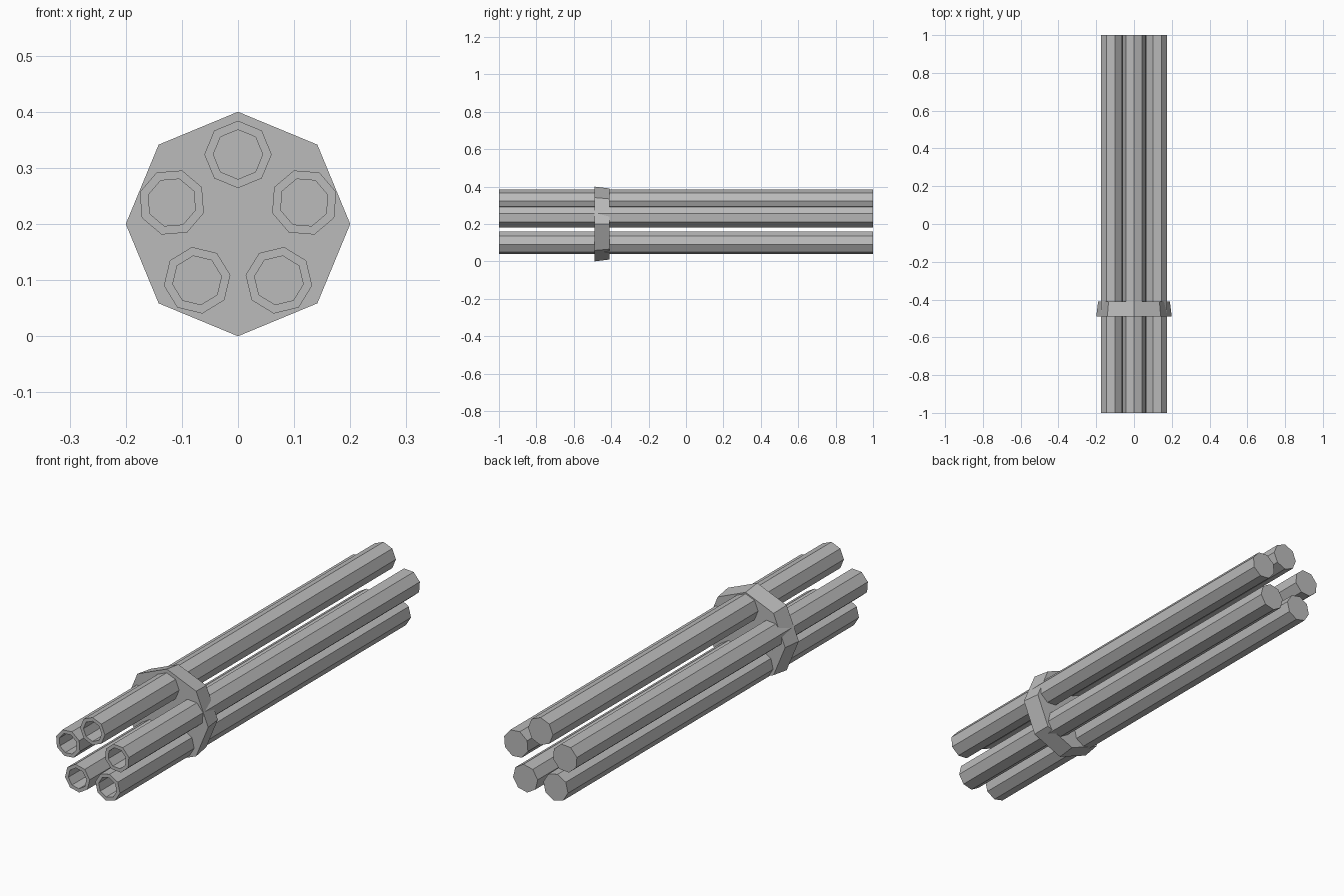
import bpy
import bmesh
from math import cos, sin, pi

SIDES = 8
BARRELS = 5
AXIS_Z = 0.2

default = bpy.data.objects.get("Cube")
if default:
    bpy.data.objects.remove(default, do_unlink=True)

# Single steel grey
steel = bpy.data.materials.new("steel grey")
steel.use_nodes = True
grey = (0.5, 0.5, 0.5, 1)
steel.diffuse_color = grey
steel.node_tree.nodes["Principled BSDF"].inputs["Base Color"].default_value = grey


def turned_part(name, profile, cx=0, cz=AXIS_Z, turn=pi / 2):
    """Loft octagons along y through (radius, y) stations and cap both ends."""
    bm = bmesh.new()
    rings = []
    for radius, y in profile:
        angles = [turn + 2 * pi * i / SIDES for i in range(SIDES)]
        rings.append([bm.verts.new((cx + radius * cos(a), y, cz + radius * sin(a)))
                      for a in angles])
    for r0, r1 in zip(rings, rings[1:]):
        for i in range(SIDES):
            j = (i + 1) % SIDES
            bm.faces.new((r0[i], r0[j], r1[j], r1[i]))
    bm.faces.new(rings[0])
    bm.faces.new(rings[-1])
    bmesh.ops.recalc_face_normals(bm, faces=bm.faces)
    mesh = bpy.data.meshes.new(name)
    bm.to_mesh(mesh)
    bm.free()
    mesh.materials.append(steel)
    obj = bpy.data.objects.new(name, mesh)
    bpy.context.collection.objects.link(obj)
    return obj


# Barrels: closed at the back, bored from the front muzzle
barrel_profile = [(0.06, 1), (0.06, -1), (0.044, -1), (0.044, -0.6)]
for k in range(BARRELS):
    a = pi / 2 + 2 * pi * k / BARRELS
    turned_part(f"barrel_{k + 1}", barrel_profile,
                0.124 * cos(a), AXIS_Z + 0.124 * sin(a), a)

# Clamp plate holding the barrels, slightly tapered to the back
turned_part("barrel_clamp", [(0.2, -0.49), (0.19, -0.41)])
